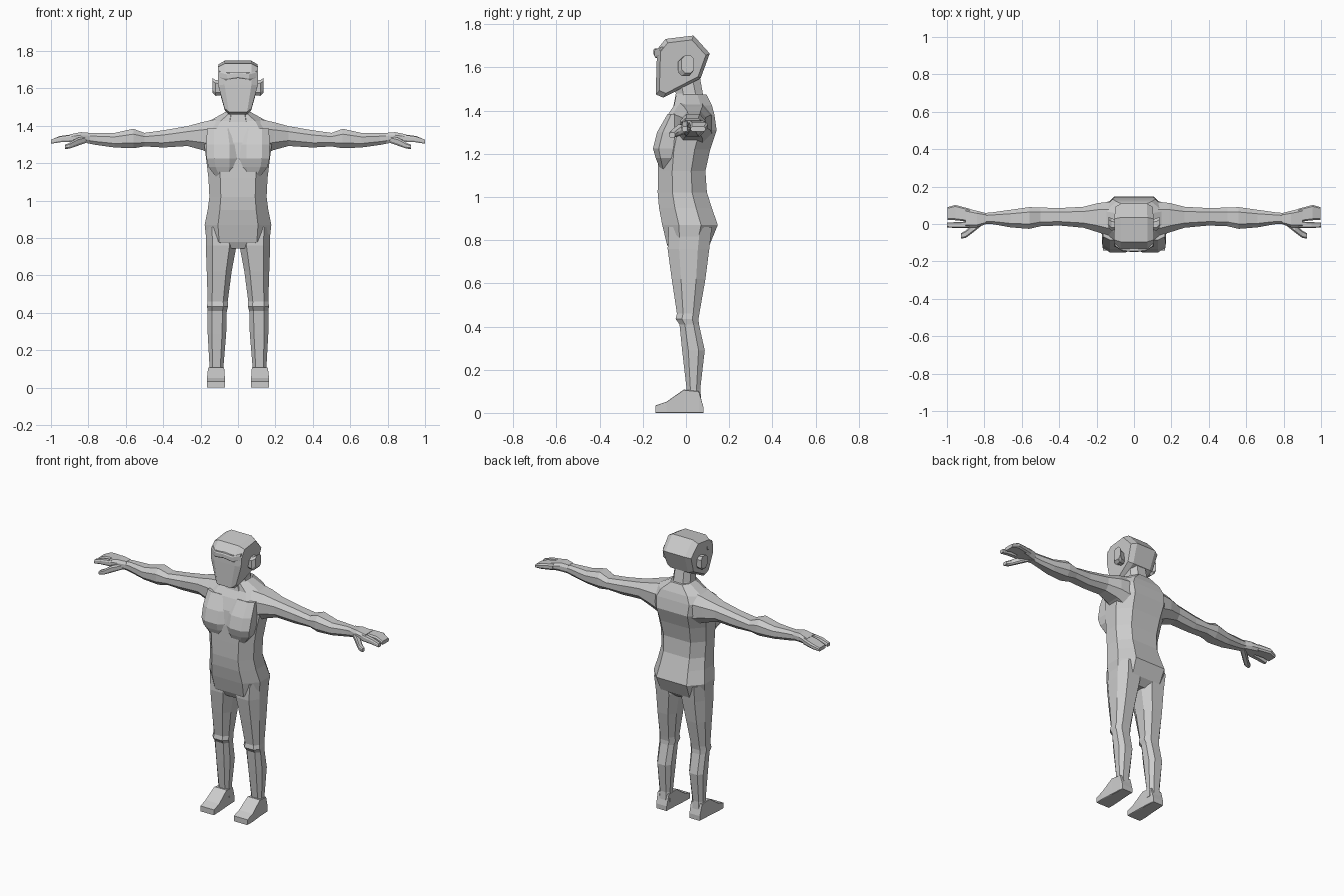
import bpy, bmesh

skin = bpy.data.materials.new("light grey")
skin.diffuse_color = (0.6, 0.6, 0.6, 1)


def skin_rings(name, rings, mirror=False):
    """Join rings of points with quads and close both ends."""
    bm = bmesh.new()
    loops = [[bm.verts.new(p) for p in ring] for ring in rings]
    n = len(loops[0])
    for a, b in zip(loops, loops[1:]):
        for i in range(n):
            j = (i + 1) % n
            bm.faces.new((a[i], a[j], b[j], b[i]))
    bm.faces.new(loops[0])
    bm.faces.new(loops[-1])
    bmesh.ops.recalc_face_normals(bm, faces=bm.faces)
    me = bpy.data.meshes.new(name)
    bm.to_mesh(me)
    bm.free()
    me.materials.append(skin)
    ob = bpy.data.objects.new(name, me)
    bpy.context.collection.objects.link(ob)
    if mirror:
        ob.modifiers.new("Mirror", "MIRROR").use_clip = False
    return ob


def loft(name, axis, rows, a=0.55, b=0.45, mirror=False):
    """Eight-sided loft; row = position along axis, u0, u1, v0, v1."""
    shape = [(a, 1), (1, b), (1, -b), (a, -1), (-a, -1), (-1, -b), (-1, b), (-a, 1)]
    rings = []
    for p, u0, u1, v0, v1 in rows:
        ring = []
        for s, t in shape:
            u = (u0 + u1) / 2 + s * (u1 - u0) / 2
            v = (v0 + v1) / 2 + t * (v1 - v0) / 2
            ring.append({"x": (p, u, v), "y": (u, p, v), "z": (u, v, p)}[axis])
        rings.append(ring)
    return skin_rings(name, rings, mirror)


# Torso: z, half width, front, back
torso = [(0.745, 0.10, -0.07, 0.07), (0.78, 0.168, -0.088, 0.11), (0.87, 0.178, -0.11, 0.147),
         (0.95, 0.162, -0.125, 0.12), (1.02, 0.153, -0.131, 0.097), (1.12, 0.158, -0.13, 0.09),
         (1.22, 0.17, -0.128, 0.112), (1.31, 0.182, -0.115, 0.142), (1.38, 0.19, -0.085, 0.132),
         (1.425, 0.155, -0.055, 0.12), (1.475, 0.065, -0.045, 0.095)]
loft("torso", "z", [(z, -w, w, f, k) for z, w, f, k in torso], 0.6, 0.4)

# Chest
loft("breast", "z", [(1.13, 0.03, 0.12, -0.12, -0.05), (1.18, 0.008, 0.158, -0.14, -0.03),
                     (1.225, 0.004, 0.168, -0.153, -0.02), (1.30, 0.004, 0.17, -0.134, 0.0),
                     (1.385, 0.02, 0.165, -0.085, 0.0)], 0.5, 0.6, True)

# Neck
loft("neck", "z", [(1.40, -0.085, 0.085, -0.062, 0.11), (1.48, -0.06, 0.06, -0.047, 0.078),
                   (1.58, -0.055, 0.055, -0.07, 0.06)])

# Head: side profile with a half width at each point
profile = [(-0.14, 1.475, 0.072), (-0.136, 1.62, 0.106), (-0.133, 1.685, 0.108), (-0.095, 1.732, 0.106),
           (0.035, 1.748, 0.105), (0.11, 1.665, 0.10), (0.068, 1.55, 0.092), (-0.105, 1.46, 0.07)]
rings = []
for side, k in ((-1, 0.86), (-0.68, 1), (0.68, 1), (1, 0.86)):
    rings.append([(side * w, -0.02 + (y + 0.02) * k, 1.605 + (z - 1.605) * k) for y, z, w in profile])
skin_rings("head", rings)

# Brow band and ears
loft("brow", "x", [(-0.102, -0.12, -0.07, 1.65, 1.695), (-0.06, -0.146, -0.09, 1.645, 1.682),
                   (0, -0.15, -0.09, 1.655, 1.688), (0.06, -0.146, -0.09, 1.645, 1.682),
                   (0.102, -0.12, -0.07, 1.65, 1.695)], 0.85, 0.6)
loft("ear", "x", [(0.085, -0.028, 0.02, 1.565, 1.64), (0.12, -0.036, 0.03, 1.56, 1.645),
                  (0.136, -0.02, 0.038, 1.575, 1.655)], 0.5, 0.6, True)

# Arms: x, front, back, bottom, top
loft("arm", "x", [(0.12, -0.07, 0.12, 1.24, 1.435), (0.19, -0.045, 0.112, 1.27, 1.42),
                  (0.27, -0.02, 0.092, 1.292, 1.398), (0.40, -0.008, 0.085, 1.284, 1.376),
                  (0.50, -0.012, 0.088, 1.29, 1.362), (0.56, -0.026, 0.09, 1.28, 1.384),
                  (0.66, -0.018, 0.076, 1.284, 1.362), (0.76, 0.0, 0.062, 1.298, 1.362),
                  (0.81, 0.0, 0.058, 1.308, 1.36)], mirror=True)

# Hands
loft("palm", "x", [(0.79, 0.0, 0.058, 1.308, 1.362), (0.84, -0.018, 0.07, 1.312, 1.366),
                   (0.90, -0.02, 0.085, 1.315, 1.354)], 0.7, 0.4, True)
loft("fingers", "x", [(0.88, 0.012, 0.082, 1.315, 1.355), (0.955, 0.02, 0.102, 1.312, 1.345),
                      (0.998, 0.022, 0.09, 1.304, 1.326)], 0.8, 0.5, True)
loft("index_finger", "x", [(0.88, -0.02, 0.014, 1.315, 1.352), (0.95, -0.022, 0.01, 1.312, 1.343),
                           (1.0, -0.018, 0.008, 1.304, 1.326)], 0.7, 0.5, True)
loft("thumb", "x", [(0.81, -0.005, 0.04, 1.31, 1.345), (0.86, -0.045, 0.0, 1.292, 1.335),
                    (0.90, -0.075, -0.035, 1.278, 1.31), (0.926, -0.078, -0.05, 1.276, 1.298)],
     0.6, 0.5, True)

# Legs: z, inner, outer, front, back
loft("leg", "z", [(0.86, 0.03, 0.172, -0.08, 0.12), (0.76, 0.008, 0.172, -0.085, 0.108),
                  (0.62, 0.034, 0.167, -0.066, 0.09), (0.46, 0.055, 0.162, -0.042, 0.062),
                  (0.435, 0.053, 0.166, -0.048, 0.058), (0.41, 0.06, 0.162, -0.03, 0.06),
                  (0.29, 0.063, 0.162, -0.018, 0.087), (0.11, 0.078, 0.152, 0.003, 0.066),
                  (0.05, 0.075, 0.155, 0.0, 0.072)], mirror=True)

# Feet
loft("foot", "y", [(-0.142, 0.07, 0.165, 0, 0.034), (-0.09, 0.07, 0.166, 0, 0.052),
                   (-0.01, 0.074, 0.16, 0, 0.108), (0.06, 0.078, 0.156, 0, 0.10),
                   (0.08, 0.08, 0.153, 0, 0.03)], 0.92, 0.95, True)
